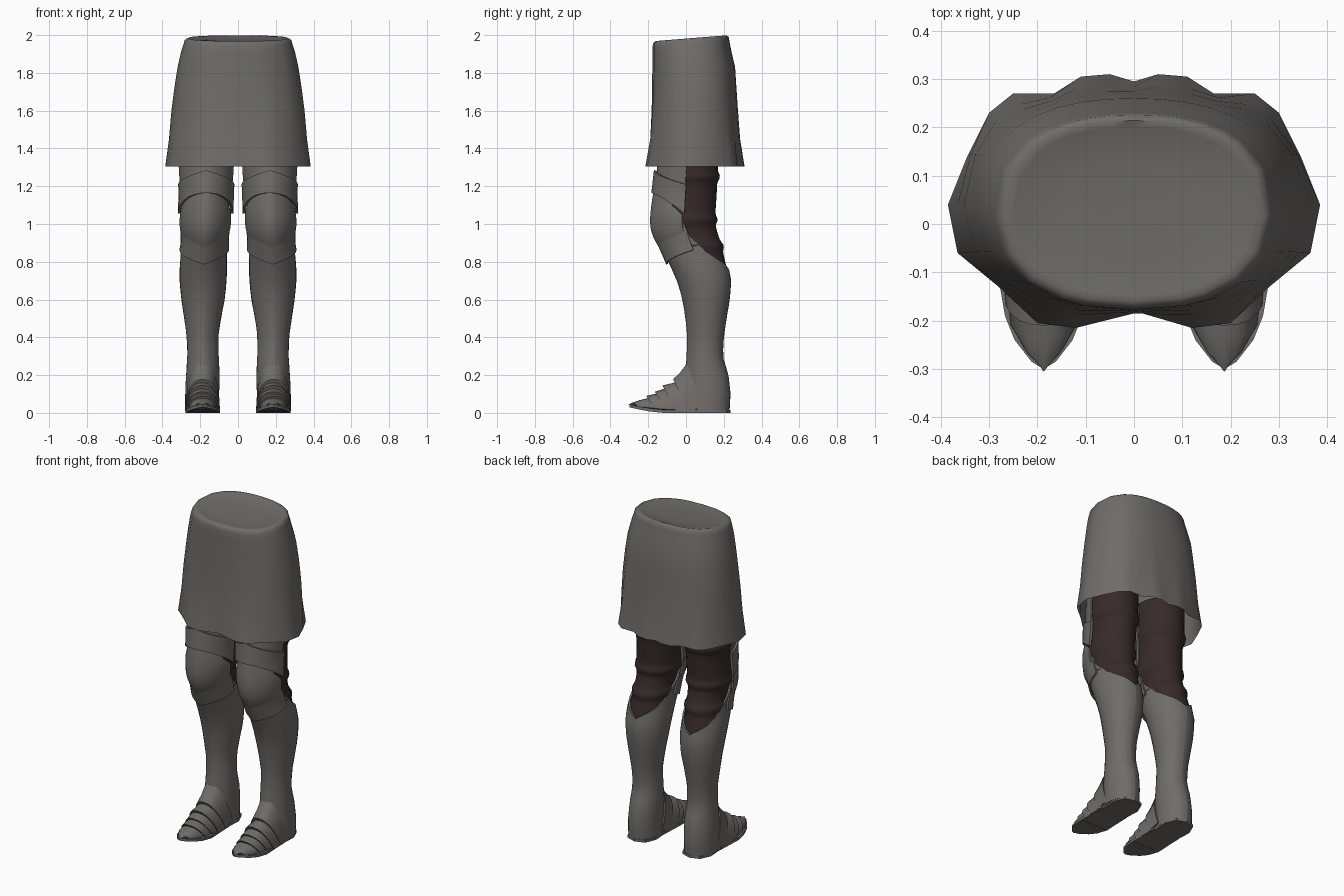
import bpy, bmesh, math

if "Cube" in bpy.data.objects:
    bpy.data.objects.remove(bpy.data.objects["Cube"], do_unlink=True)


def material(name, rgb):
    m = bpy.data.materials.new(name)
    m.use_nodes = True
    m.diffuse_color = (*rgb, 1)
    bsdf = m.node_tree.nodes["Principled BSDF"]
    bsdf.inputs["Base Color"].default_value = (*rgb, 1)
    bsdf.inputs["Roughness"].default_value = 0.7
    return m


STEEL = material("dull steel", (0.16, 0.152, 0.14))
CLOTH = material("dark brown cloth", (0.038, 0.023, 0.023))


def loft(name, rows, mat, closed=False, caps=False, thick=0, flip=False, angle=35):
    """Skin a list of equal-length point rows."""
    bm = bmesh.new()
    grid = [[bm.verts.new(p) for p in row] for row in rows]
    n = len(rows[0])
    for low, high in zip(grid, grid[1:]):
        for i in range(n if closed else n - 1):
            k = (i + 1) % n
            f = [low[i], low[k], high[k], high[i]]
            bm.faces.new(f[::-1] if flip else f)
    if caps:
        bm.faces.new(grid[0])
        bm.faces.new(grid[-1])
        bmesh.ops.recalc_face_normals(bm, faces=bm.faces)
    me = bpy.data.meshes.new(name)
    bm.to_mesh(me)
    bm.free()
    me.materials.append(mat)
    ob = bpy.data.objects.new(name, me)
    bpy.context.collection.objects.link(ob)
    bpy.ops.object.select_all(action='DESELECT')
    bpy.context.view_layer.objects.active = ob
    ob.select_set(True)
    if thick:
        mod = ob.modifiers.new("thickness", 'SOLIDIFY')
        mod.thickness = thick
        bpy.ops.object.modifier_apply(modifier=mod.name)
    bpy.ops.object.shade_smooth_by_angle(angle=math.radians(angle))
    return ob


def interp(table, z):
    """Piecewise linear lookup in rows sorted by their first value."""
    z = min(max(z, table[0][0]), table[-1][0])
    for a, b in zip(table, table[1:]):
        if z <= b[0]:
            t = (z - a[0]) / (b[0] - a[0])
            return [p + (q - p) * t for p, q in zip(a[1:], b[1:])]


# Skirt: rounded waist spreading into a wavy hem
HEM = [(0, -.18), (.12, -.215), (.2, -.205), (.28, -.13), (.365, -.06), (.385, .04),
       (.345, .14), (.3, .23), (.25, .27), (.165, .27), (.11, .305), (.05, .31), (0, .295)]
HEM += [(-x, y) for x, y in HEM[-2:0:-1]]


def skirt_ring(z, half, front, back, blend, tilt):
    row = []
    yc, hy = (front + back) / 2, (back - front) / 2
    for hx, hy0 in HEM:
        a = math.atan2((hy0 - .045) / .26, hx / .385)
        c, s = math.cos(a), math.sin(a)
        x = half * math.copysign(abs(c) ** .85, c)
        y = yc + hy * math.copysign(abs(s) ** .85, s)
        row.append((x + (hx - x) * blend, y + (hy0 - y) * blend, z + tilt * (y - .03) / .2))
    return row


SKIRT = [(1.305, .385, -.215, .305, 1, 0), (1.45, .357, -.187, .278, .3, 0),
         (1.6, .348, -.182, .272, .12, 0), (1.72, .337, -.18, .267, 0, 0),
         (1.83, .32, -.178, .26, 0, 0), (1.91, .302, -.177, .24, 0, .005),
         (1.955, .288, -.177, .23, 0, .012), (1.975, .282, -.172, .226, 0, .015),
         (1.984, .268, -.16, .214, 0, .016), (1.98, .25, -.148, .2, 0, .015),
         (1.973, .14, -.07, .12, 0, .008)]
skirt = loft("skirt", [skirt_ring(*r) for r in SKIRT], STEEL, closed=True, angle=60)
bm = bmesh.new()
bm.from_mesh(skirt.data)
bm.verts.ensure_lookup_table()
bm.faces.new(bm.verts[-len(HEM):]).smooth = True
bm.to_mesh(skirt.data)
bm.free()

# Leg outline: height, inner x, outer x, front y, back y
LEG = [(.0, .1, .28, .0, .23), (.1, .1, .28, .0, .236), (.2, .097, .275, .0, .225),
       (.3, .102, .268, .012, .195), (.4, .105, .27, .015, .2), (.5, .09, .285, .005, .215),
       (.6, .07, .3, -.01, .232), (.7, .06, .31, -.04, .24), (.8, .058, .308, -.085, .22),
       (.88, .06, .295, -.125, .2), (.95, .052, .298, -.155, .18), (1.0, .047, .3, -.16, .165),
       (1.06, .037, .305, -.16, .168), (1.17, .036, .3, -.155, .175), (1.3, .025, .312, -.14, .18),
       (1.5, .02, .31, -.13, .185)]


def leg_point(side, phi, z, grow, keel=.008):
    x0, x1, y0, y1 = interp(LEG, z)
    c, s = math.cos(phi), math.sin(phi)
    x = (x0 + x1) / 2 + ((x1 - x0) / 2 + grow) * s
    y = (y0 + y1) / 2 - ((y1 - y0) / 2 + grow) * c - keel * max(c, 0) ** 10
    return (side * x, y, z)


def plate(name, side, span, low, high, grow, steps=6, cols=16, keel=.008, thick=.01):
    """Curved plate wrapped round the leg; low/high give its edges by angle."""
    rows = []
    for j in range(steps + 1):
        row = []
        for i in range(cols + 1):
            u = 2 * i / cols - 1
            phi = u * math.radians(span)
            a = abs(phi) / (math.pi / 2)
            z = low(a) + (high(a) - low(a)) * j / steps
            row.append(leg_point(side, phi, z, grow(j / steps, a), keel))
        rows.append(row)
    return loft(name, rows, STEEL, thick=thick, flip=side < 0)


def greave_top(a):
    return interp([(0, 1.1), (.85, 1.06), (1.0, .94), (1.2, .86), (1.5, .81), (1.85, .77), (2, .75)], a)[0]


def fold(z):
    bump = sum(math.exp(-((z - c) / .022) ** 2) for c in (1.25, 1.02, .885))
    return -.012 + .014 * bump


def foot_lame(name, side, rings, lean):
    """Closed arched plate; rings are y, half width, top z, base z."""
    rows = []
    for y, w, top, base in rings:
        row = []
        for i in range(13):
            phi = math.pi * (i / 12 - .5)
            c, s = math.cos(phi), math.sin(phi)
            row.append((side * (.187 + w * math.copysign(abs(s) ** .85, s)),
                        y + lean * (1 - c), base + (top - base) * c))
        rows.append(row)
    return loft(name, rows, STEEL, closed=True, caps=True, angle=40)


SOLE = [(0, .235), (.06, .215), (.088, .15), (.083, .07), (.088, -.03), (.092, -.12),
        (.08, -.19), (.06, -.24), (.025, -.285), (0, -.3)]
SOLE += [(-x, y) for x, y in SOLE[-2:0:-1]]

for side, word in ((1, "left"), (-1, "right")):
    # Trousers with soft folds
    rows = []
    for j in range(49):
        z = .68 + .77 * j / 48
        rows.append([leg_point(side, math.tau * i / 24, z, fold(z), 0) for i in range(24)])
    loft(word + "_trouser_leg", rows, CLOTH, closed=True, caps=True, angle=60)

    # Shin guard, cut to a notch behind the knee
    plate(word + "_greave", side, 180, lambda a: .01, greave_top,
          lambda t, a: 0, steps=16, cols=32)

    # Thigh plate and slanted strap plate
    plate(word + "_thigh_plate", side, 84, lambda a: 1.1, lambda a: 1.45, lambda t, a: .004)
    plate(word + "_thigh_band", side, 86, lambda a: 1.165 - .12 * a * a,
          lambda a: 1.285 - .08 * a, lambda t, a: .02 - .006 * a, thick=.014)

    # Knee guard and the pointed lame below it
    plate(word + "_knee_guard", side, 82, lambda a: .85 + .1 * a, lambda a: 1.165 - .14 * a * a,
          lambda t, a: .004 + .012 * math.sin(math.pi * t) * (1 - .5 * a), steps=8, keel=.014)
    plate(word + "_knee_lame", side, 88, lambda a: .785 + .08 * a, lambda a: .93 + .05 * a,
          lambda t, a: .012 - .008 * t, steps=4, keel=.014)

    # Overlapping foot plates from instep to toe
    foot_lame(word + "_instep_plate", side,
              [(.005, .09, .262, .03), (-.03, .09, .215, .02), (-.068, .092, .178, .01)], .085)
    foot_lame(word + "_foot_lame_upper", side,
              [(-.02, .09, .17, .004), (-.125, .092, .145, .004)], .075)
    foot_lame(word + "_foot_lame_middle", side,
              [(-.08, .089, .14, .004), (-.165, .088, .112, .004)], .065)
    foot_lame(word + "_foot_lame_lower", side,
              [(-.12, .085, .11, .004), (-.21, .08, .09, .008)], .055)
    foot_lame(word + "_toe_cap", side,
              [(-.16, .078, .088, .005), (-.235, .07, .07, .015),
               (-.28, .042, .056, .025), (-.305, .006, .045, .038)], .035)

    # Sole, lifted toward the toe
    def lift(y):
        return .03 * (max(0, -y - .12) / .18) ** 1.5
    rows = [[(side * (.187 + x), y, z + lift(y)) for x, y in SOLE] for z in (0, .016)]
    loft(word + "_sole", rows, STEEL, closed=True, caps=True)
